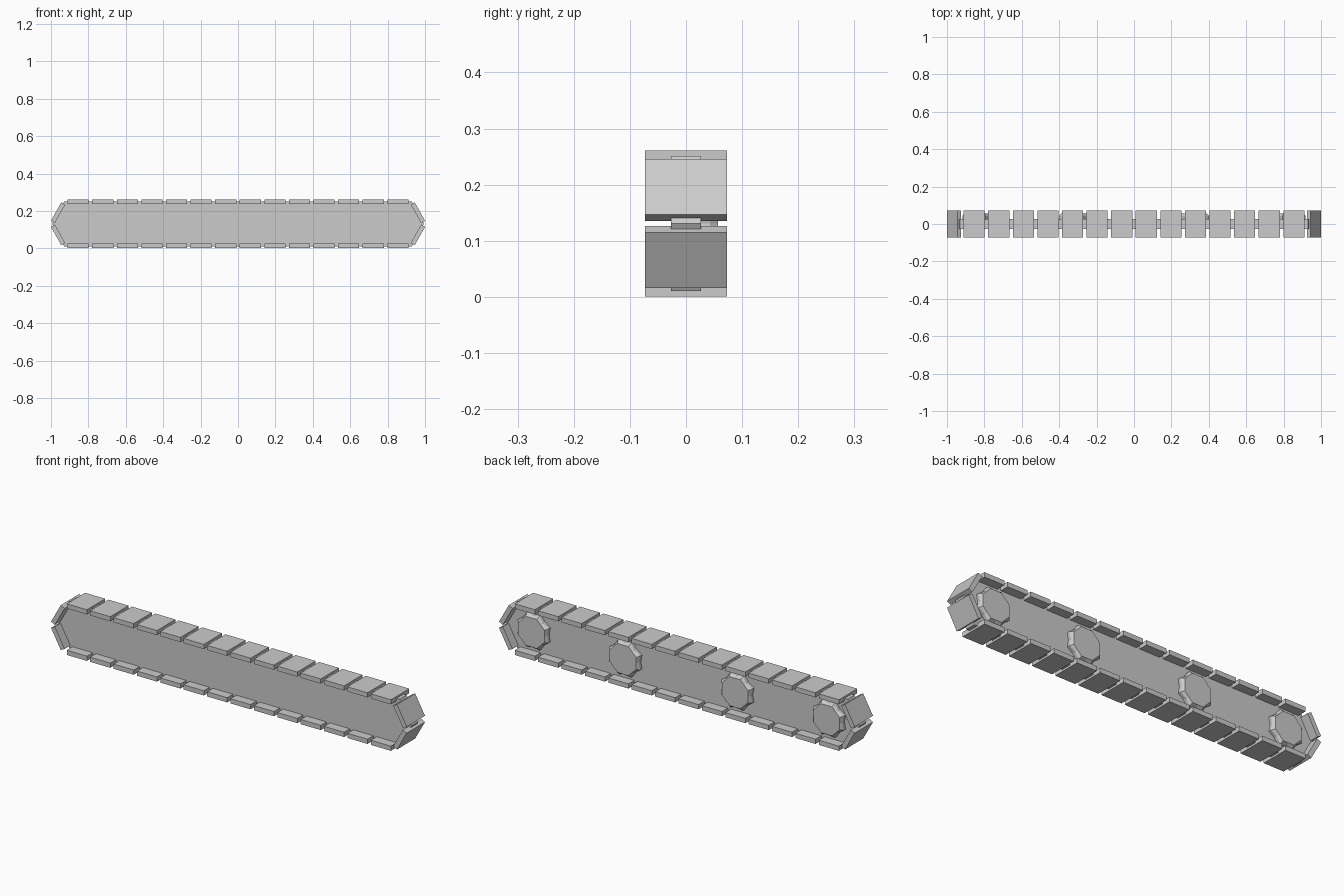
import bpy
import bmesh
import math
from mathutils import Matrix, Vector

if "Cube" in bpy.data.objects:
    bpy.data.objects.remove(bpy.data.objects["Cube"])

grey = bpy.data.materials.new("light_grey")
grey.diffuse_color = (0.6, 0.6, 0.6, 1)
grey.use_nodes = True
grey.node_tree.nodes["Principled BSDF"].inputs["Base Color"].default_value = grey.diffuse_color

MID_Z = 0.131      # height of the track centre line
PITCH = 0.1315     # spacing of the track pads
PAD = (0.113, 0.147, 0.024)


def finish(name, bm):
    bmesh.ops.recalc_face_normals(bm, faces=bm.faces)
    mesh = bpy.data.meshes.new(name)
    bm.to_mesh(mesh)
    bm.free()
    mesh.materials.append(grey)
    obj = bpy.data.objects.new(name, mesh)
    bpy.context.collection.objects.link(obj)
    return obj


def prism(name, rings):
    """Closed solid through rings of points with equal counts."""
    bm = bmesh.new()
    loops = [[bm.verts.new(p) for p in ring] for ring in rings]
    n = len(loops[0])
    for a, b in zip(loops, loops[1:]):
        for i in range(n):
            j = (i + 1) % n
            bm.faces.new((a[i], a[j], b[j], b[i]))
    bm.faces.new(loops[0])
    bm.faces.new(loops[-1])
    return finish(name, bm)


def track_pad(name, x, z, tilt=0.0):
    bm = bmesh.new()
    m = (Matrix.Translation((x, 0, z)) @ Matrix.Rotation(tilt, 4, 'Y')
         @ Matrix.Diagonal((*PAD, 1)))
    bmesh.ops.create_cube(bm, size=1, matrix=m)
    return finish(name, bm)


# Central plate with pointed ends
outline = [(-0.929, 0.011), (0.929, 0.011), (0.994, MID_Z),
           (0.929, 0.251), (-0.929, 0.251), (-0.994, MID_Z)]
prism("track_plate", [[(x, y, z) for x, z in outline] for y in (-0.027, 0.027)])

# Straight runs of pads above and below
for i in range(14):
    x = (i - 6.5) * PITCH
    track_pad("upper_pad", x, 0.249)
    track_pad("lower_pad", x, 0.013)

# Slanted pads around both ends
slant = math.radians(60.7)
for sx in (-1, 1):
    for sz in (-1, 1):
        track_pad("end_pad", sx * 0.962, MID_Z + sz * 0.0595, sx * sz * slant)

# Toothed wheels on the back of the plate
def wheel_ring(cx, y, tip, root):
    pts = []
    for k in range(16):
        r = tip if k % 2 == 0 else root
        a = math.tau * k / 16 + math.pi / 8
        pts.append(Vector((cx + r * math.cos(a), y, MID_Z + r * math.sin(a))))
    return pts


for cx in (-0.83, -0.315, 0.315, 0.83):
    prism("sprocket_wheel", [wheel_ring(cx, 0.02, 0.094, 0.08),
                             wheel_ring(cx, 0.043, 0.094, 0.08),
                             wheel_ring(cx, 0.057, 0.08, 0.074)])
